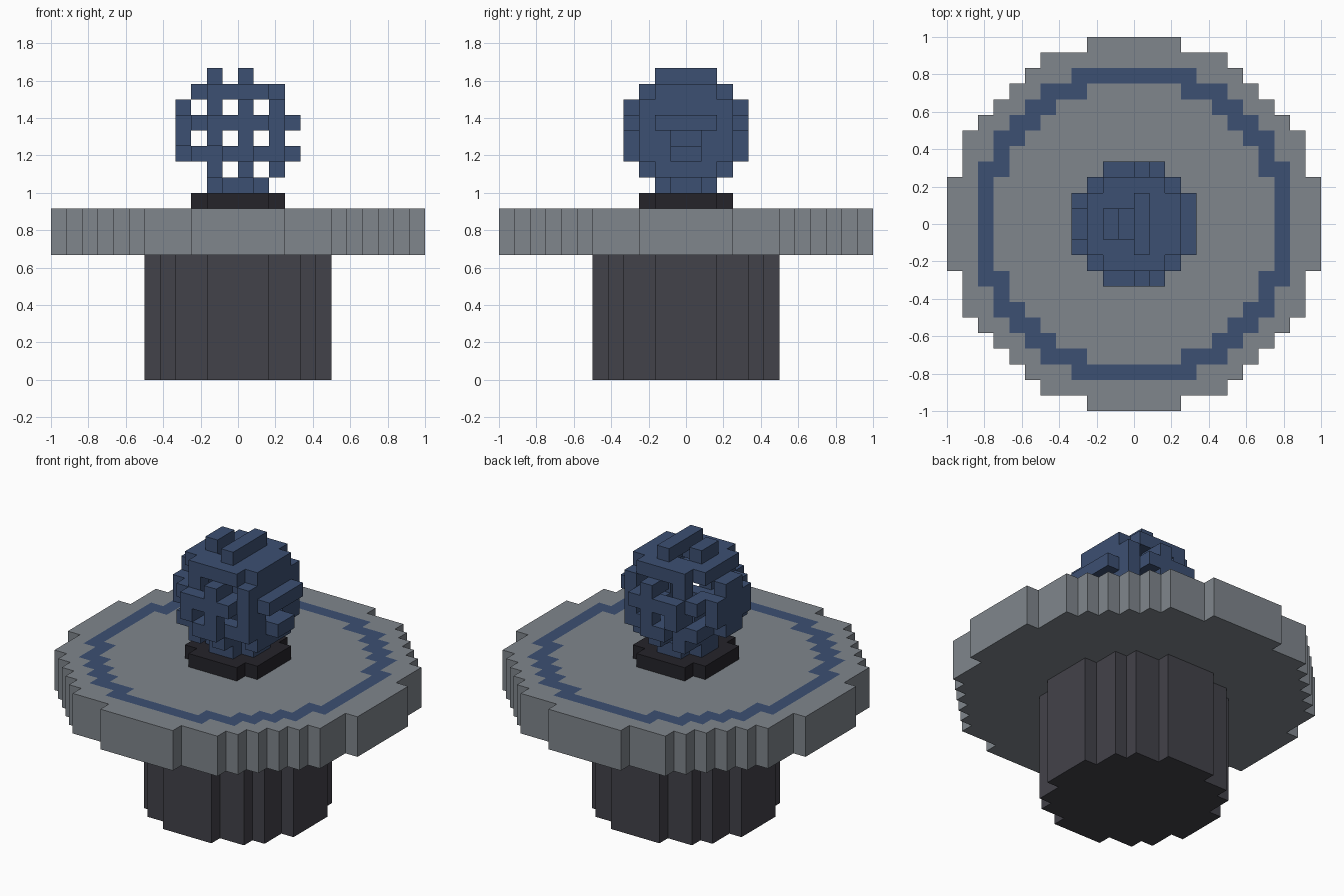
import bpy
import bmesh
from math import hypot
from mathutils import Vector

U = 1 / 12  # edge length of one block

cube = bpy.data.objects.get("Cube")
if cube:
    bpy.data.objects.remove(cube, do_unlink=True)


def material(name, rgb):
    m = bpy.data.materials.new(name)
    m.use_nodes = True
    m.diffuse_color = (*rgb, 1)
    m.node_tree.nodes["Principled BSDF"].inputs["Base Color"].default_value = (*rgb, 1)
    return m


grey = material("stone grey", (0.214, 0.238, 0.264))
blue = material("slate blue", (0.046, 0.080, 0.170))
dark = material("dark grey", (0.055, 0.054, 0.067))
black = material("near black", (0.018, 0.017, 0.023))


def blocks(name, cells, z0, height, mats, paint=None):
    """Join unit blocks into one skin, keeping only the exposed faces."""
    cells = set(cells)
    bm = bmesh.new()
    corners = {}

    def vert(p):
        key = tuple(round(c) for c in p)
        if key not in corners:
            x, y, z = key
            corners[key] = bm.verts.new((x * U, y * U, (z0 + z * height) * U))
        return corners[key]

    for cell in cells:
        for axis in range(3):
            for sign in (-1, 1):
                n = Vector((0, 0, 0))
                n[axis] = sign
                if tuple(int(a + b) for a, b in zip(cell, n)) in cells:
                    continue
                # Square on the side of the block that faces n
                u = Vector((0, 0, 0))
                u[(axis + 1) % 3] = 1
                v = n.cross(u)
                mid = Vector(cell) + Vector((0.5, 0.5, 0.5)) + n / 2
                f = bm.faces.new([vert(mid + (a * u + b * v) / 2)
                                  for a, b in ((-1, -1), (1, -1), (1, 1), (-1, 1))])
                if paint:
                    f.material_index = paint(cell, n)
    bmesh.ops.dissolve_limit(bm, angle_limit=0.01, verts=bm.verts[:],
                             edges=bm.edges[:], delimit={'MATERIAL'})
    mesh = bpy.data.meshes.new(name)
    bm.to_mesh(mesh)
    bm.free()
    for m in mats:
        mesh.materials.append(m)
    obj = bpy.data.objects.new(name, mesh)
    bpy.context.collection.objects.link(obj)
    return obj


def disc(radius):
    span = range(-radius, radius)
    return [(x, y, 0) for x in span for y in span
            if hypot(x + 0.5, y + 0.5) <= radius]


def ring_paint(cell, normal):
    on_ring = 9 <= hypot(cell[0] + 0.5, cell[1] + 0.5) <= 10.25
    return int(normal.z > 0 and on_ring)


# Pedestal, table top with a painted ring, and the collar under the orb
blocks("pedestal", disc(6), 0, 8, [dark])
blocks("table_top", disc(12), 8, 3, [grey, blue], ring_paint)
blocks("collar", disc(3), 11, 1, [black])

# Hollow orb pierced from front to back by a lattice of square holes
span = range(-4, 4)
orb = [(x, y, z) for x in span for y in span for z in span
       if 2.75 <= Vector((x + 0.5, y + 0.5, z + 0.5)).length <= 4
       and (x % 2 == 0 or z % 2 == 0)]
blocks("lattice_orb", orb, 16, 1, [blue])
